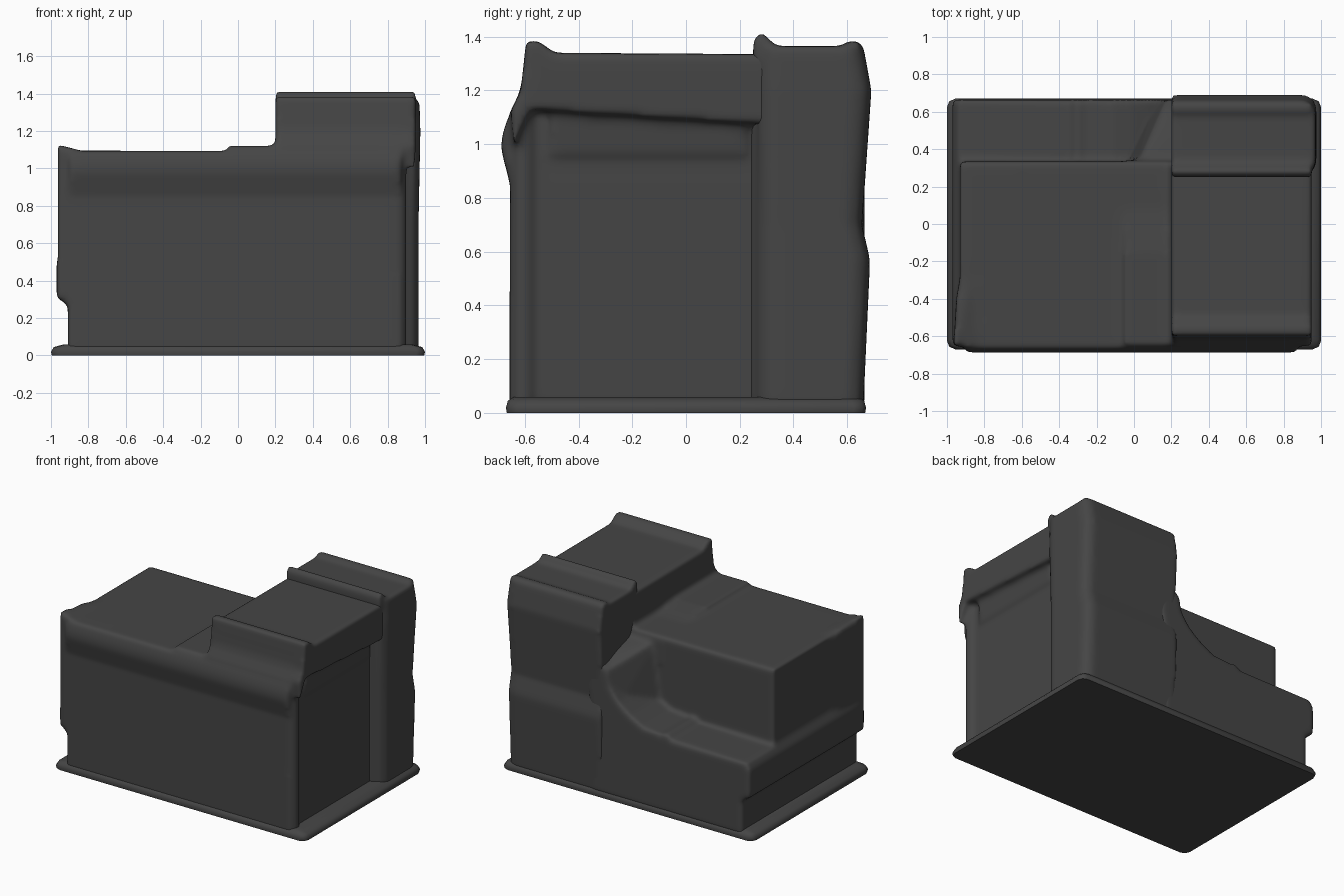
import bpy, bmesh
from mathutils import Vector

cube = bpy.data.objects.get("Cube")
if cube:
    bpy.data.objects.remove(cube, do_unlink=True)

charcoal = bpy.data.materials.new("charcoal")
charcoal.use_nodes = True
grey = (0.06, 0.06, 0.06, 1)
charcoal.diffuse_color = grey
charcoal.node_tree.nodes["Principled BSDF"].inputs["Base Color"].default_value = grey


def prism(bm, profile, axis, start, end):
    """Extrude a side (y, z) profile along x, or a front (x, z) profile along y."""
    place = (lambda u, v, w: (w, u, v)) if axis == "x" else (lambda u, v, w: (u, w, v))
    face = bm.faces.new([bm.verts.new(place(u, v, start)) for u, v in profile])
    new = bmesh.ops.extrude_face_region(bm, geom=[face])["geom"]
    verts = [g for g in new if isinstance(g, bmesh.types.BMVert)]
    bmesh.ops.translate(bm, verts=verts, vec=Vector(place(0, 0, end - start)))


def box(bm, x, y, z):
    prism(bm, [(y[0], z[0]), (y[1], z[0]), (y[1], z[1]), (y[0], z[1])], "x", *x)


def hull(bm, points):
    bmesh.ops.convex_hull(bm, input=[bm.verts.new(p) for p in points])


def finish(name, bm):
    bmesh.ops.recalc_face_normals(bm, faces=bm.faces)
    mesh = bpy.data.meshes.new(name)
    bm.to_mesh(mesh)
    bm.free()
    mesh.materials.append(charcoal)
    obj = bpy.data.objects.new(name, mesh)
    bpy.context.collection.objects.link(obj)
    return obj


def fuse(name, bm):
    """Melt overlapping volumes into one soft, continuous surface."""
    obj = finish(name, bm)
    remesh = obj.modifiers.new("fuse", "REMESH")
    remesh.mode, remesh.voxel_size = "VOXEL", 0.016
    remesh.use_smooth_shade = True
    soften = obj.modifiers.new("soften", "SMOOTH")
    soften.factor, soften.iterations = 0.5, 8


# Flared base with rounded corners
bm = bmesh.new()
hull(bm, [(sx * (x - cx), sy * (y - cy), z) for sx in (-1, 1) for sy in (-1, 1)
          for x, y, z in [(0.995, 0.667, 0), (1, 0.67, 0.02), (0.985, 0.663, 0.045), (0.93, 0.64, 0.06)]
          for cx, cy in [(0, 0.045), (0.013, 0.013), (0.045, 0)]])
base = finish("base_flange", bm)
bpy.context.view_layer.objects.active = base
base.select_set(True)
bpy.ops.object.shade_smooth_by_angle(angle=0.8)

# Main block with a bulging front lip
body = bmesh.new()
front = [(-0.657, 0.02), (-0.655, 0.85), (-0.688, 0.98), (-0.685, 1.03), (-0.665, 1.093)]
prism(body, front + [(0.335, 1.093), (0.335, 0.02)], "x", -0.9, 0.875)
# Left wall, flaring outwards to a raised front corner
box(body, (-0.93, -0.6), (-0.6, 0.335), (0.45, 1.095))
hull(body, [(x, y, z) for x, y, top in [(-0.965, -0.655, 1.13), (-0.95, -0.4, 1.1), (-0.925, -0.25, 1.09),
                                        (-0.85, -0.25, 1.09), (-0.82, -0.655, 1.09)]
            for z in (0.45, top)])
# Rear ledge and the belt running along the left side
prism(body, [(-0.91, 0.02), (-0.91, 0.27), (-0.97, 0.31), (-0.97, 0.5),
             (-0.94, 0.55), (-0.3, 0.56), (-0.3, 0.02)], "y", -0.655, 0.665)
# Curved step sweeping up to the tower
prism(body, [(-0.33, 0.02), (-0.33, 0.57), (-0.12, 0.59), (-0.01, 0.65), (0.08, 0.72),
             (0.14, 0.8), (0.2, 0.95), (0.3, 0.95), (0.3, 0.02)], "y", 0.2, 0.665)
box(body, (-0.31, -0.285), (0.3, 0.66), (0.4, 0.59))
# Gangway falling towards the back beside the tower
prism(body, [(-0.65, 1.0), (-0.65, 1.12), (-0.15, 1.12), (0.34, 1.06), (0.34, 0.9)],
      "x", -0.05, 0.3)
hull(body, [(x + shift, y, z) for x, y, top in
            [(-0.05, 0.3, 1.05), (0.3, 0.3, 1.06), (0.3, 0.66, 0.95), (0.11, 0.66, 0.92)]
            for z, shift in [(0.62, 0), (top, 0.06)]])
# Overhanging cap on the tower side, with a ridge along its front
prism(body, [(-0.64, 1.0), (-0.655, 1.12), (-0.615, 1.2), (-0.595, 1.385), (-0.55, 1.385),
             (-0.49, 1.34), (0.33, 1.335), (0.33, 1.07), (0.2, 1.08), (-0.58, 1.13)],
      "x", 0.2, 0.95)
box(body, (0.2, 0.87), (-0.62, 0.3), (0.9, 1.2))
# Rounded frame around the side panel
hull(body, [(x, y, z) for z in (0.02, 1.12)
            for x, y in [(0.8, -0.655), (0.86, -0.655), (0.905, -0.62), (0.895, -0.58),
                         (0.86, -0.55), (0.8, -0.55)]])
hull(body, [(x, y, z) for y in (-0.5, 0.22)
            for x, z in [(0.8, 0.94), (0.89, 0.96), (0.905, 1.14), (0.8, 1.14)]])
fuse("body", body)

# Rear column, stacked from levels that lean in and out at the back
column = bmesh.new()
levels = [(0.02, 0.66, 0.965), (0.57, 0.685, 0.965), (0.7, 0.655, 0.965),
          (1.2, 0.69, 0.975), (1.365, 0.66, 0.97)]
for low, high in zip(levels, levels[1:]):
    hull(column, [(x, y, z) for z, back, side in (low, high)
                  for x, y in [(0.2, 0.27), (side - 0.03, 0.27), (side, 0.32), (side, back - 0.06),
                               (side - 0.02, back - 0.02), (side - 0.06, back), (0.2, back)]])
# Ridges along its top
prism(column, [(0.25, 1.3), (0.25, 1.385), (0.28, 1.42), (0.33, 1.37), (0.38, 1.3)], "x", 0.2, 0.95)
prism(column, [(0.54, 1.3), (0.6, 1.385), (0.645, 1.385), (0.65, 1.3)], "x", 0.2, 0.95)
# Sloped transition down to the side panel
hull(column, [(x, y, z) for z in (0.02, 1.1)
              for x, y in [(0.8, 0.23), (0.875, 0.24), (0.945, 0.29), (0.8, 0.3)]])
fuse("rear_column", column)
